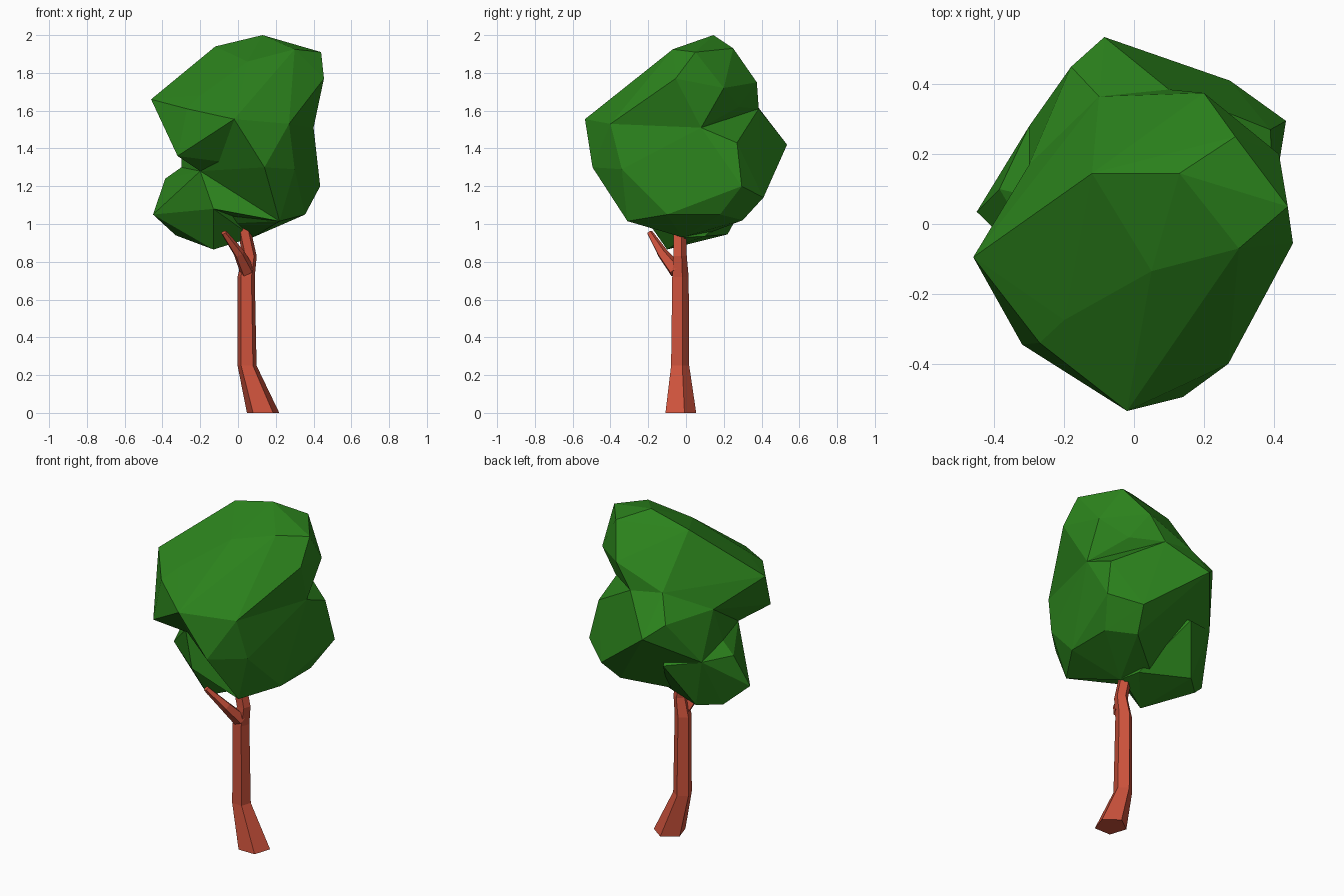
import bpy, bmesh, math
from mathutils import Vector

if "Cube" in bpy.data.objects:
    bpy.data.objects.remove(bpy.data.objects["Cube"])


def material(name, rgb):
    m = bpy.data.materials.new(name)
    m.diffuse_color = (*rgb, 1)
    m.use_nodes = True
    m.node_tree.nodes["Principled BSDF"].inputs["Base Color"].default_value = m.diffuse_color
    return m


bark = material("bark", (0.61, 0.085, 0.045))
leaf = material("leaf", (0.025, 0.23, 0.012))


def add_object(name, bm, mat):
    bmesh.ops.recalc_face_normals(bm, faces=bm.faces)
    mesh = bpy.data.meshes.new(name)
    bm.to_mesh(mesh)
    bm.free()
    mesh.materials.append(mat)
    ob = bpy.data.objects.new(name, mesh)
    bpy.context.collection.objects.link(ob)
    return ob


def limb(name, stations, tilt=(0, 0, 1)):
    """Five-sided tapered tube; each station is (x, y, z, radius)."""
    bm = bmesh.new()
    turn = Vector((0, 0, 1)).rotation_difference(Vector(tilt))
    rings = []
    for x, y, z, r in stations:
        ring = []
        for i in range(5):
            a = math.radians(-54 + 72 * i)
            p = turn @ Vector((r * math.cos(a), r * math.sin(a), 0))
            ring.append(bm.verts.new(p + Vector((x, y, z))))
        rings.append(ring)
    for lo, hi in zip(rings, rings[1:]):
        for i in range(5):
            j = (i + 1) % 5
            bm.faces.new((lo[i], lo[j], hi[j], hi[i]))
    bm.faces.new(rings[0])
    bm.faces.new(rings[-1])
    return add_object(name, bm, bark)


def clump(name, points):
    """Faceted leaf clump: convex hull of a few corner points."""
    bm = bmesh.new()
    for p in points:
        bm.verts.new(p)
    res = bmesh.ops.convex_hull(bm, input=bm.verts)
    junk = {g for g in res["geom_interior"] + res["geom_unused"]
            if isinstance(g, bmesh.types.BMVert)}
    bmesh.ops.delete(bm, geom=list(junk), context='VERTS')
    return add_object(name, bm, leaf)


# Trunk and side branch
limb("trunk", [(0.133, -0.036, 0, 0.09), (0.048, -0.036, 0.25, 0.053),
               (0.043, -0.034, 0.72, 0.048), (0.062, -0.035, 0.83, 0.039),
               (0.03, -0.035, 0.98, 0.037), (0.02, -0.03, 1.1, 0.03)])
limb("side_branch", [(0.05, -0.05, 0.75, 0.042), (0.005, -0.125, 0.845, 0.03),
                     (-0.075, -0.193, 0.955, 0.016)], tilt=(-0.4, -0.5, 0.8))

# Corners where the clumps meet
front, front_right = (-0.02, -0.535, 1.555), (0.27, -0.4, 1.53)
waist_right, waist_back = (0.4, 0.08, 1.51), (0.1, 0.385, 1.61)
waist_back_left, waist_left = (-0.1, 0.365, 1.64), (-0.3, 0.17, 1.52)
low_left, notch, under = (-0.3, 0.28, 1.245), (-0.2, -0.21, 1.28), (0.22, -0.31, 1.015)
pit_left = (-0.3, 0.08, 1.3)

# Upper crown
crown = clump("crown", [
    front, front_right, waist_right, waist_back, waist_back_left, waist_left, notch,
    (0.13, 0.145, 2.0), (-0.12, 0.145, 1.94), (0.3, -0.07, 1.925), (0.44, 0.05, 1.91),
    (0.29, 0.25, 1.93), (0.455, -0.055, 1.77), (0.05, -0.135, 1.86),
    (-0.46, -0.095, 1.66), (-0.2, -0.275, 1.68), (-0.27, -0.34, 1.61),
    (-0.32, -0.345, 1.36), (0.14, -0.3, 1.3), (0.2, 0.375, 1.75),
    (0.27, 0.28, 1.62), (0.415, 0.2, 1.72)])

# Lower, left and front clumps, fused into the crown
lower = clump("lower_clump", [
    front, front_right, waist_right, waist_back, waist_back_left, waist_left,
    low_left, notch, under, pit_left,
    (0.14, -0.495, 1.3), (0.3, -0.34, 1.29), (0.355, -0.1, 1.05),
    (0.355, 0.18, 1.05), (0.435, 0.295, 1.2), (0.275, 0.41, 1.14), (0.39, 0.27, 1.43),
    (-0.085, 0.535, 1.42), (-0.18, 0.45, 1.5),
    (0.225, 0.3, 1.02), (-0.06, 0.09, 0.94), (0.08, -0.02, 0.93), (-0.1, 0.0, 1.0)])
small = clump("left_clump", [
    low_left, notch, pit_left, (-0.45, 0.035, 1.05), (-0.385, 0.1, 1.24),
    (-0.33, 0.12, 0.94), (-0.22, 0.22, 0.945), (-0.13, -0.1, 0.865), (-0.13, -0.25, 1.08),
    (-0.1, 0.36, 1.2), (0.05, 0.1, 0.935), (0.08, 0.0, 0.93), (0.0, 0.1, 1.35)])
fill = clump("front_clump", [
    notch, under, (-0.13, -0.25, 1.08), (0.1, 0.0, 1.0), (-0.1, 0.0, 1.05), (0.0, 0.0, 1.3)])

bpy.context.view_layer.objects.active = crown
for part in (lower, small, fill):
    mod = crown.modifiers.new("fuse", 'BOOLEAN')
    mod.operation = 'UNION'
    mod.solver = 'EXACT'
    mod.object = part
    bpy.ops.object.modifier_apply(modifier=mod.name)
    bpy.data.objects.remove(part)
